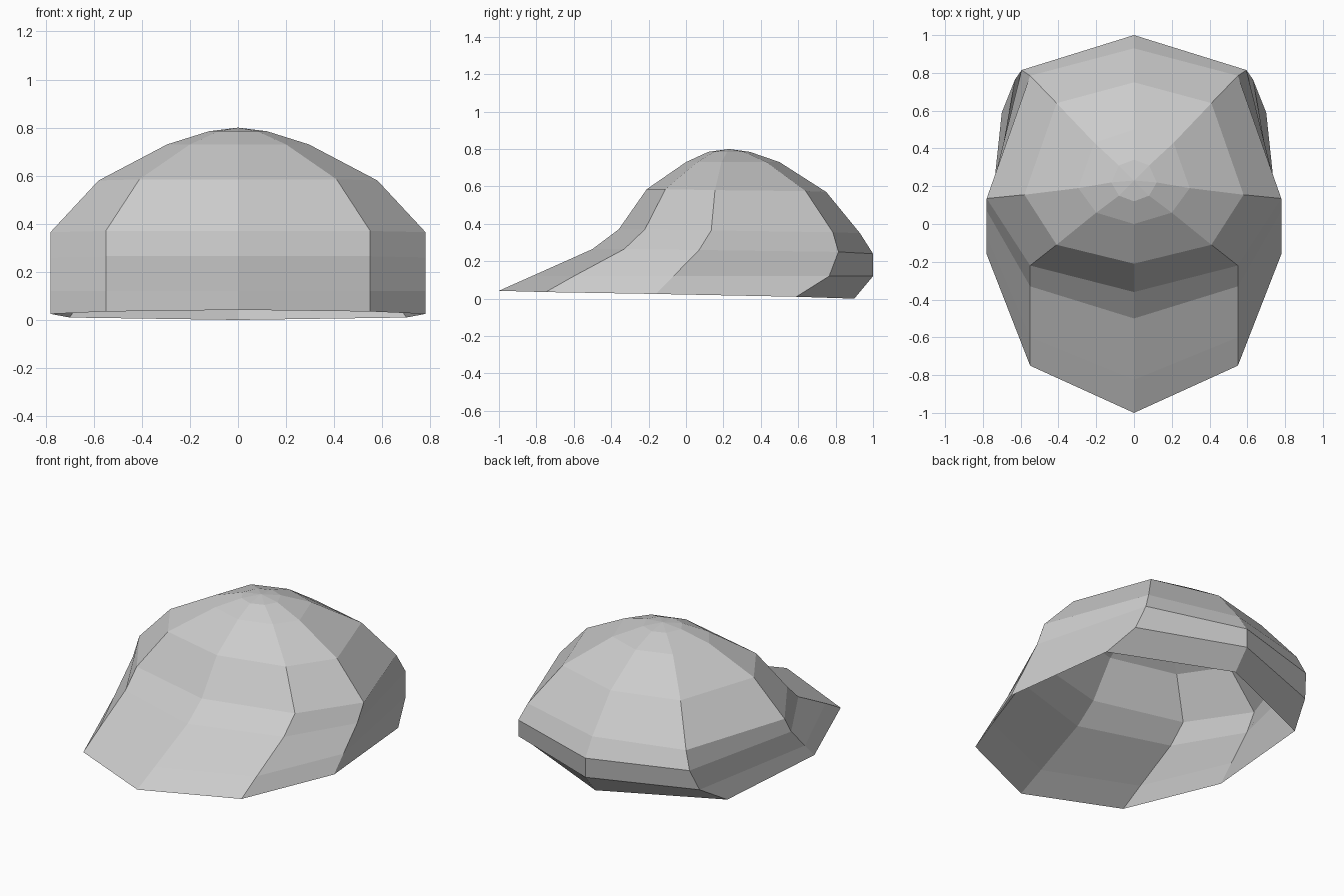
import bpy
import bmesh

cube = bpy.data.objects.get("Cube")
if cube:
    bpy.data.objects.remove(cube, do_unlink=True)

# One plain cloth colour
cloth = bpy.data.materials.new("light_grey_cloth")
cloth.use_nodes = True
grey = (0.6, 0.6, 0.6, 1.0)
cloth.diffuse_color = grey
bsdf = next(n for n in cloth.node_tree.nodes if n.type == 'BSDF_PRINCIPLED')
bsdf.inputs["Base Color"].default_value = grey
bsdf.inputs["Roughness"].default_value = 0.9

# Seam profiles of the left half, each from the rim up to the crown
back_seam = [(0, .90, 0), (0, 1.0, .12), (0, 1.0, .24), (0, .93, .35),
             (0, .75, .57), (0, .50, .73), (0, .34, .785)]
rear_side_seam = [(.70, .59, .01), (.63, .765, .12), (.595, .815, .25), (.55, .785, .355),
                  (.41, .64, .575), (.21, .43, .73), (.08, .31, .785)]
side_seam = [(.78, -.16, .025), (.78, -.067, .12), (.78, .07, .26), (.78, .135, .365),
             (.58, .155, .58), (.295, .19, .73), (.12, .22, .785)]
brim_side_seam = [(.55, -.75, .035), (.55, -.60, .12), (.55, -.33, .265), (.55, -.22, .37),
                  (.41, -.11, .585), (.20, .06, .73), (.08, .15, .785)]
brim_centre_seam = [(0, -1.0, .042), (0, -.825, .12), (0, -.50, .265), (0, -.36, .37),
                    (0, -.21, .585), (0, 0, .73), (0, .12, .785)]
crown = (0, .23, .80)

# Bridge neighbouring seams into panels and close them at the crown
bm = bmesh.new()
seams = [[bm.verts.new(p) for p in seam] for seam in
         (back_seam, rear_side_seam, side_seam, brim_side_seam, brim_centre_seam)]
top = bm.verts.new(crown)
for a, b in zip(seams, seams[1:]):
    for j in range(len(a) - 1):
        bm.faces.new((b[j], a[j], a[j + 1], b[j + 1]))
    bm.faces.new((b[-1], a[-1], top))

mesh = bpy.data.meshes.new("cap_shell")
bm.to_mesh(mesh)
bm.free()
mesh.materials.append(cloth)
cap = bpy.data.objects.new("cap_shell", mesh)
bpy.context.collection.objects.link(cap)

# Right half
mirror = cap.modifiers.new("mirror_halves", 'MIRROR')
mirror.use_axis = (True, False, False)
mirror.use_clip = True
mirror.merge_threshold = 0.001
